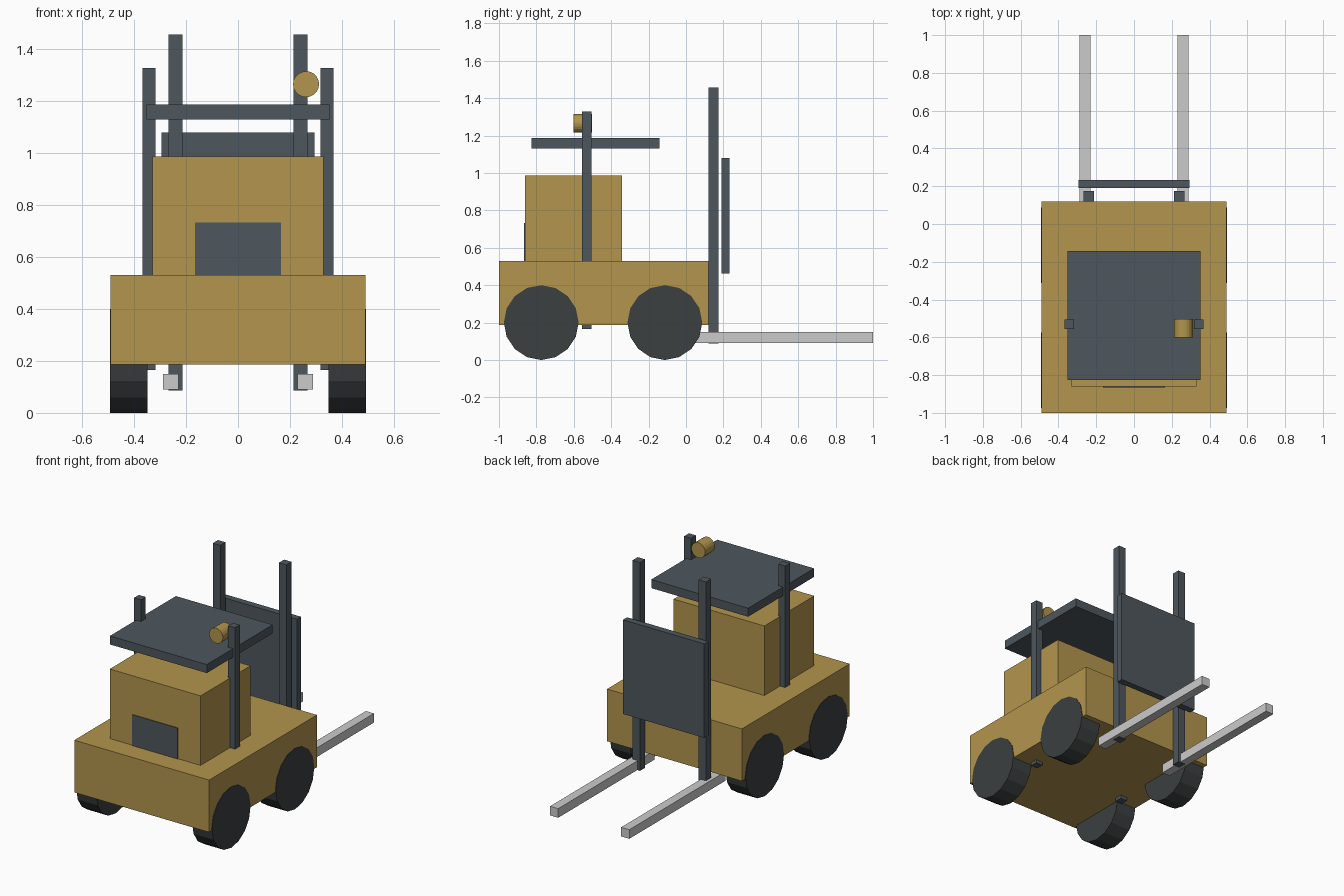
import bpy, bmesh
from math import pi
from mathutils import Matrix

if "Cube" in bpy.data.objects:
    bpy.data.objects.remove(bpy.data.objects["Cube"])


def material(name, rgb):
    m = bpy.data.materials.new(name)
    m.diffuse_color = (*rgb, 1)
    m.use_nodes = True
    m.node_tree.nodes["Principled BSDF"].inputs["Base Color"].default_value = m.diffuse_color
    return m


YELLOW = material("yellow_paint", (0.45, 0.30, 0.075))
STEEL = material("dark_steel", (0.075, 0.095, 0.11))
RUBBER = material("rubber", (0.045, 0.05, 0.052))


def finish(name, bm, mat):
    mesh = bpy.data.meshes.new(name)
    bm.to_mesh(mesh)
    bm.free()
    if mat:
        mesh.materials.append(mat)
    ob = bpy.data.objects.new(name, mesh)
    bpy.context.collection.objects.link(ob)
    return ob


def box(name, x, y, z, mat=None):
    """Box from (min, max) ranges on each axis."""
    bm = bmesh.new()
    size = [b - a for a, b in (x, y, z)]
    mid = [(a + b) / 2 for a, b in (x, y, z)]
    bmesh.ops.create_cube(bm, size=1, matrix=Matrix.Translation(mid) @ Matrix.Diagonal((*size, 1)))
    return finish(name, bm, mat)


def cylinder(name, centre, radius, depth, axis, sides, mat):
    bm = bmesh.new()
    turn = Matrix.Rotation(pi / 2, 4, 'Y' if axis == 'X' else 'X')
    bmesh.ops.create_cone(bm, cap_ends=True, segments=sides, radius1=radius, radius2=radius,
                          depth=depth, matrix=Matrix.Translation(centre) @ turn)
    return finish(name, bm, mat)


# Body, cab and rear grille
box("chassis", (-0.49, 0.49), (-1.0, 0.12), (0.187, 0.53), YELLOW)
box("cab", (-0.33, 0.33), (-0.86, -0.342), (0.53, 0.987), YELLOW)
box("grille", (-0.165, 0.165), (-0.865, -0.85), (0.53, 0.733), STEEL)

# Overhead guard and beacon
box("roof", (-0.352, 0.352), (-0.827, -0.142), (1.13, 1.186), STEEL)
cylinder("beacon", (0.262, -0.552, 1.265), 0.05, 0.1, 'Y', 20, YELLOW)

# Load carriage
box("carriage", (-0.295, 0.295), (0.19, 0.233), (0.462, 1.08), STEEL)

# Parts repeated on both sides
for side, s in (("left", -1), ("right", 1)):
    def span(a, b):
        return tuple(sorted((s * a, s * b)))
    box(f"{side}_roof_post", span(0.317, 0.367), (-0.555, -0.505), (0.165, 1.328), STEEL)
    box(f"{side}_mast", span(0.213, 0.267), (0.12, 0.174), (0.087, 1.456), STEEL)
    box(f"{side}_fork", span(0.229, 0.288), (0.0, 1.0), (0.09, 0.15))
    for end, y in (("front", -0.774), ("back", -0.113)):
        cylinder(f"{side}_{end}_wheel", (s * 0.421, y, 0.2), 0.2, 0.145, 'X', 16, RUBBER)
